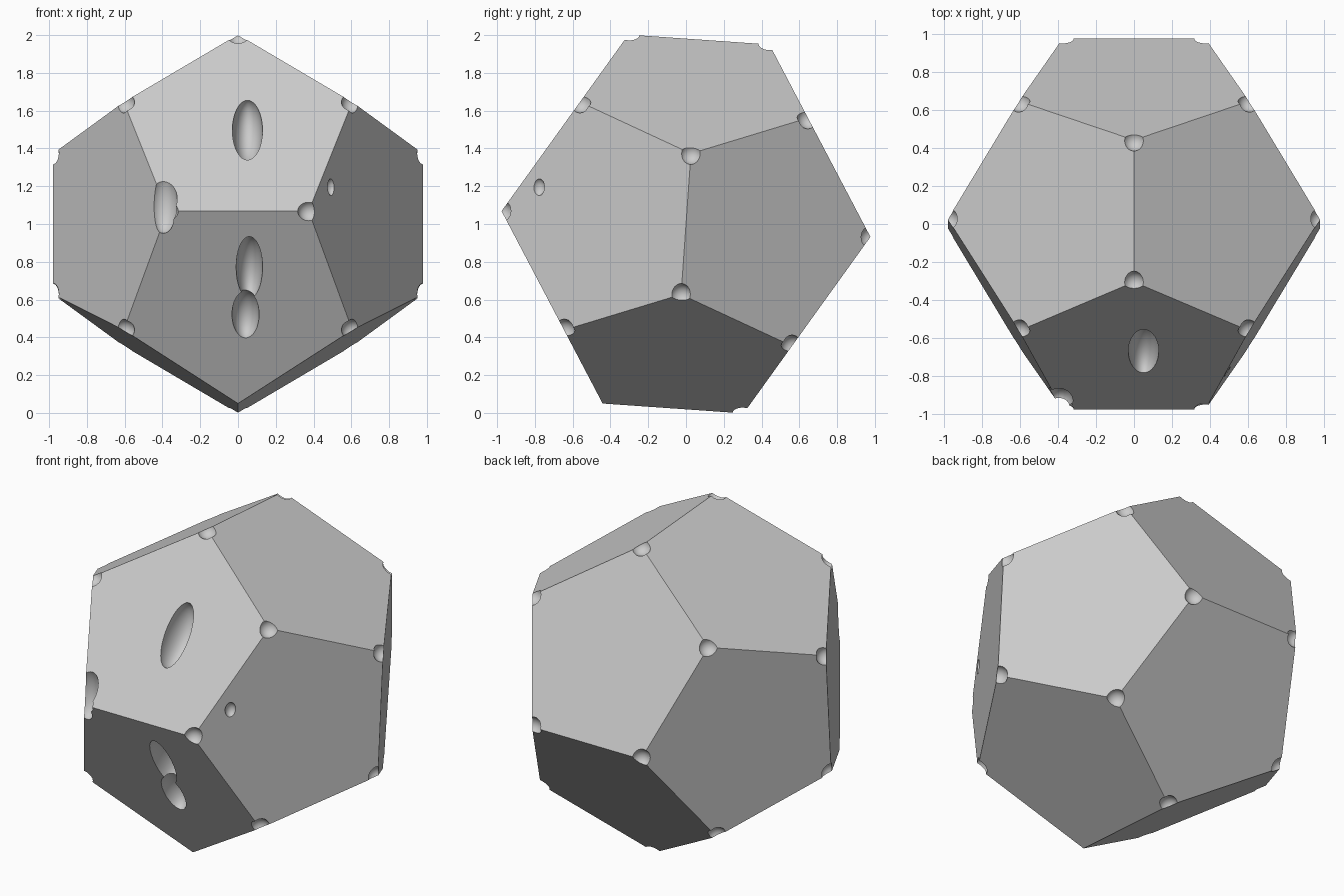
import bpy, bmesh, math
from mathutils import Matrix, Vector

cube = bpy.data.objects.get("Cube")
if cube:
    bpy.data.objects.remove(cube, do_unlink=True)

PHI = (1 + math.sqrt(5)) / 2
SIZE = 0.605
TILT = Matrix.Translation((0, 0, 1)) @ Matrix.Rotation(math.radians(-4), 4, 'X')

stone = bpy.data.materials.new("light grey")
stone.use_nodes = True
GREY = (0.6, 0.6, 0.6, 1)
stone.diffuse_color = GREY
stone.node_tree.nodes["Principled BSDF"].inputs["Base Color"].default_value = GREY


def make_object(name, bm):
    bmesh.ops.recalc_face_normals(bm, faces=bm.faces)
    mesh = bpy.data.meshes.new(name)
    bm.to_mesh(mesh)
    bm.free()
    mesh.materials.append(stone)
    obj = bpy.data.objects.new(name, mesh)
    bpy.context.collection.objects.link(obj)
    return obj


def ellipsoid(bm, centre, radii, lean=0, segments=32):
    """Add a hollow shape; lean turns it about x to follow a sloping face."""
    matrix = (Matrix.Translation(centre)
              @ Matrix.Rotation(math.radians(lean), 4, 'X')
              @ Matrix.Diagonal((*radii, 1)))
    bmesh.ops.create_uvsphere(bm, u_segments=segments, v_segments=segments // 2,
                              radius=1, matrix=matrix)


# Corners of a regular twelve-sided solid
signs = (-1, 1)
corners = [Vector((x, y, z)) for x in signs for y in signs for z in signs]
for a in signs:
    for b in signs:
        p, q = a / PHI, b * PHI
        corners += [Vector((0, p, q)), Vector((p, q, 0)), Vector((q, 0, p))]
corners = [TILT @ (c * SIZE) for c in corners]

# Solid body with flat five-sided faces
bm = bmesh.new()
for c in corners:
    bm.verts.new(c)
bmesh.ops.convex_hull(bm, input=bm.verts)
bmesh.ops.dissolve_limit(bm, angle_limit=0.02, verts=bm.verts, edges=bm.edges)
body = make_object("twelve_sided_body", bm)

# Round dents at every corner but the lower front one
bm = bmesh.new()
for c in corners:
    if not (abs(c.x) < 0.01 and c.y < 0 and c.z < 0.3):
        ellipsoid(bm, c, (0.058,) * 3, segments=24)

# Finger hollows: upper front, lower front (two lobes), right edge, small left one
ellipsoid(bm, (0.05, -0.666, 1.495), (0.08, 0.13, 0.195), -36)
ellipsoid(bm, (0.06, -0.82, 0.77), (0.07, 0.12, 0.185), 27.8)
ellipsoid(bm, (0.04, -0.69, 0.52), (0.072, 0.1, 0.14), 27.8)
ellipsoid(bm, (-0.395, -0.92, 1.11), (0.075, 0.08, 0.16))
ellipsoid(bm, (0.495, -0.78, 1.195), (0.03, 0.035, 0.045), segments=16)
cutter = make_object("hollow_cutter", bm)
cutter.hide_render = True

# Cut the hollows, then drop the cutter
cut = body.modifiers.new("hollows", 'BOOLEAN')
cut.operation = 'DIFFERENCE'
cut.solver = 'EXACT'
cut.use_self = True
cut.object = cutter
bpy.ops.object.select_all(action='DESELECT')
body.select_set(True)
bpy.context.view_layer.objects.active = body
bpy.ops.object.modifier_apply(modifier=cut.name)
bpy.data.objects.remove(cutter, do_unlink=True)
bpy.ops.object.shade_smooth_by_angle(angle=math.radians(25))
